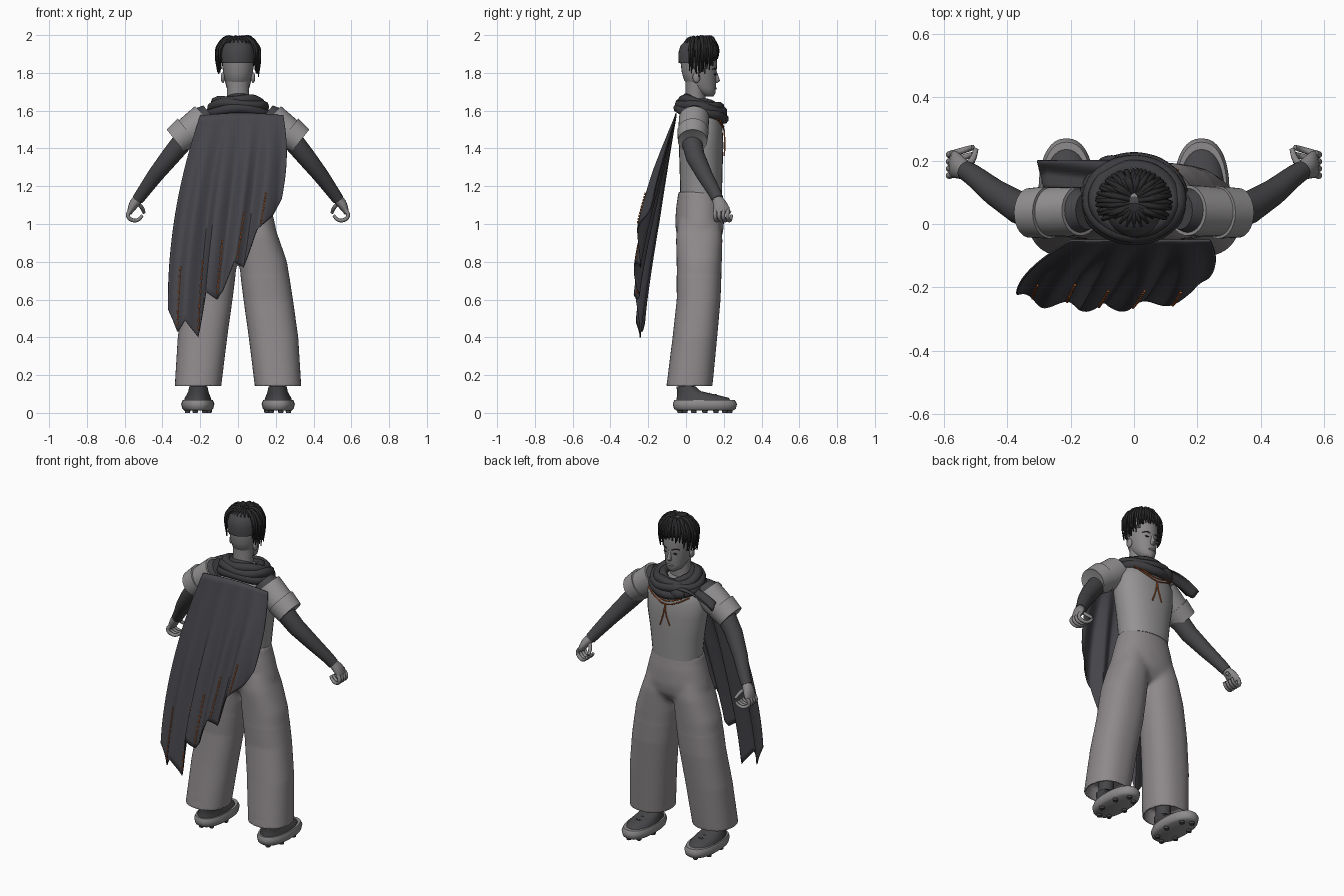
import bpy, bmesh, math, random
from mathutils import Vector

random.seed(4)
cube = bpy.data.objects.get("Cube")
if cube:
    bpy.data.objects.remove(cube, do_unlink=True)


def material(name, *rgb):
    m = bpy.data.materials.new(name)
    m.use_nodes = True
    m.diffuse_color = (*rgb, 1)
    m.node_tree.nodes["Principled BSDF"].inputs["Base Color"].default_value = (*rgb, 1)
    return m


SHIRT = material("shirt grey", .3, .29, .295)
PANTS = material("trouser grey", .27, .25, .255)
SKIN = material("skin grey", .25, .24, .24)
DARK = material("undersleeve charcoal", .06, .06, .065)
CAPE = material("cape charcoal", .06, .06, .07)
SCARF = material("scarf charcoal", .045, .045, .05)
HAIR = material("hair black", .022, .022, .024)
ORANGE = material("cord orange", .5, .12, .025)
SOLE = material("sole grey", .27, .26, .265)


def activate(ob):
    bpy.ops.object.select_all(action='DESELECT')
    ob.select_set(True)
    bpy.context.view_layer.objects.active = ob


def finish(name, bm, mat, angle=50):
    bmesh.ops.recalc_face_normals(bm, faces=bm.faces)
    me = bpy.data.meshes.new(name)
    bm.to_mesh(me)
    bm.free()
    me.materials.append(mat)
    ob = bpy.data.objects.new(name, me)
    bpy.context.collection.objects.link(ob)
    activate(ob)
    bpy.ops.object.shade_smooth_by_angle(angle=math.radians(angle))
    return ob


def loft(name, rings, mat, axis=(0, 0, 1), sx=1, n=28, power=2.0):
    """Skin rounded sections (x, y, z, half width, half depth) lying across the axis."""
    d = Vector(axis).normalized()
    s = Vector((0, 1, 0)).cross(d).normalized()
    t = d.cross(s)
    bm = bmesh.new()
    loops = []
    for x, y, z, a, b in rings:
        loop = []
        for i in range(n):
            c, k = math.cos(math.tau * i / n), math.sin(math.tau * i / n)
            c = math.copysign(abs(c) ** (2 / power), c)
            k = math.copysign(abs(k) ** (2 / power), k)
            p = Vector((x, y, z)) + s * a * c + t * b * k
            loop.append(bm.verts.new((p.x * sx, p.y, p.z)))
        loops.append(loop)
    for lo, hi in zip(loops, loops[1:]):
        for i in range(n):
            j = (i + 1) % n
            bm.faces.new((lo[i], lo[j], hi[j], hi[i]))
    bm.faces.new(loops[0])
    bm.faces.new(loops[-1])
    return finish(name, bm, mat)


def tubes(name, paths, radius, mat, cyclic=False, tip=1.0):
    """Round cords through the points of each path, tapering to the tip."""
    cu = bpy.data.curves.new(name, 'CURVE')
    cu.dimensions = '3D'
    cu.bevel_depth = radius
    cu.bevel_resolution = 2
    cu.resolution_u = 5
    cu.use_fill_caps = True
    for path in paths:
        sp = cu.splines.new('BEZIER')
        sp.bezier_points.add(len(path) - 1)
        sp.use_cyclic_u = cyclic
        for i, (bp, co) in enumerate(zip(sp.bezier_points, path)):
            bp.co = co
            bp.handle_left_type = bp.handle_right_type = 'AUTO'
            bp.radius = 1 + (tip - 1) * (i / (len(path) - 1)) ** 2
    cu.materials.append(mat)
    ob = bpy.data.objects.new(name, cu)
    bpy.context.collection.objects.link(ob)
    activate(ob)
    bpy.ops.object.convert(target='MESH')
    bpy.ops.object.shade_smooth_by_angle(angle=math.radians(50))


def ball(name, centre, size, mat):
    bm = bmesh.new()
    bmesh.ops.create_uvsphere(bm, u_segments=16, v_segments=10, radius=1)
    bmesh.ops.scale(bm, vec=size, verts=bm.verts)
    bmesh.ops.translate(bm, vec=centre, verts=bm.verts)
    finish(name, bm, mat)


def sheet(name, point, nu, nv, mat):
    """Thin cloth given by a function of u (across) and v (down)."""
    bm = bmesh.new()
    g = [[bm.verts.new(point(i / nu, j / nv)) for i in range(nu + 1)] for j in range(nv + 1)]
    for j in range(nv):
        for i in range(nu):
            bm.faces.new((g[j][i], g[j][i + 1], g[j + 1][i + 1], g[j + 1][i]))
    mod = finish(name, bm, mat).modifiers.new("thickness", 'SOLIDIFY')
    mod.thickness = .006
    mod.offset = 0


# Torso
loft("shirt", [(0, .08, z, a, b) for z, a, b in (
    (1.155, .15, .11), (1.18, .151, .111), (1.3, .165, .114), (1.42, .185, .118),
    (1.51, .187, .113), (1.56, .165, .1), (1.6, .13, .08), (1.63, .08, .06))], SHIRT, power=2.2)

# Trousers: seat and wide hollow legs fused into one smooth garment
trousers = loft("trousers", [(0, .072, z, a, b) for z, a, b in (
    (1.17, .152, .112), (1.09, .175, .125), (1, .198, .13),
    (.94, .205, .122), (.89, .16, .09), (.87, .08, .05))], PANTS, power=2.2)
legs = [loft("trouser_leg", [
    (.1, .07, 1.02, .08, .11), (.108, .07, .93, .107, .124), (.132, .07, .8, .128, .12),
    (.16, .067, .6, .131, .116), (.188, .047, .4, .131, .118), (.212, .018, .14, .123, .122),
    (.212, .018, .14, .113, .112), (.205, .025, .22, .105, .105)], PANTS, (0, 0, 1), sx, 40, 2.3)
    for sx in (1, -1)]
activate(trousers)
for leg in legs:
    leg.select_set(True)
bpy.ops.object.join()
remesh = trousers.modifiers.new("fuse", 'REMESH')
remesh.mode = 'VOXEL'
remesh.voxel_size = .009
bpy.ops.object.modifier_apply(modifier="fuse")
hips = trousers.vertex_groups.new(name="hips")
hips.add([v.index for v in trousers.data.vertices if .72 < v.co.z < 1.14], 1, 'REPLACE')
smooth = trousers.modifiers.new("soften", 'SMOOTH')
smooth.vertex_group = "hips"
smooth.iterations = 30
bpy.ops.object.modifier_apply(modifier="soften")
bpy.ops.object.shade_smooth_by_angle(angle=math.radians(60))

# Head and neck
skull = [(1.675, .125, .02, .02), (1.69, .11, .045, .045), (1.72, .092, .06, .066),
         (1.76, .075, .07, .085), (1.8, .07, .079, .092), (1.85, .068, .084, .096),
         (1.9, .065, .085, .095), (1.94, .065, .074, .084), (1.97, .066, .05, .056),
         (1.982, .066, .02, .022)]
loft("head", [(0, y, z, a, b) for z, y, a, b in skull], SKIN)
loft("shaved_hair", [(0, y - .01, z + .003, a * 1.06, b * 1.01) for z, y, a, b in skull[5:]], DARK)
loft("neck", [(0, .045, 1.58, .065, .058), (0, .05, 1.7, .058, .052),
              (0, .055, 1.78, .062, .058)], SKIN)
loft("nose", [(0, .15, 1.815, .007, .01), (0, .16, 1.775, .011, .015),
              (0, .162, 1.757, .015, .018), (0, .155, 1.747, .011, .01)], SKIN, n=12)
ball("lips", (0, .153, 1.718), (.022, .01, .007), SKIN)
for sx, side in ((1, "left"), (-1, "right")):
    ball(side + "_eye", (sx * .032, .152, 1.793), (.013, .007, .005), HAIR)
    tubes(side + "_eyebrow", [[(sx * .015, .16, 1.815), (sx * .035, .154, 1.822),
                               (sx * .055, .137, 1.817)]], .003, HAIR)
    ball(side + "_ear", (sx * .08, .055, 1.775), (.011, .02, .028), SKIN)

# Locks fall forward and to the sides, the back is short
locks = []
for i in range(64):
    a = math.radians(-30 + 240 * (i % 32) / 31) + random.uniform(-.05, .05)
    c, s = math.cos(a), math.sin(a)
    layer = 1 if i < 32 else .9
    low = 1.872 - .085 * abs(c) ** 3 + random.uniform(-.012, .02) + (1 - layer) * .2
    top = 1.982 + random.uniform(-.01, .008)
    rx, ry = .117 * layer, .1 * layer
    locks.append([(c * .015, .07 + s * .03, top - .01), (c * .06, .07 + s * .065, top),
                  (c * rx * .92, .07 + s * ry * .95, 1.94), (c * rx, .07 + s * ry, 1.9),
                  (c * rx * .92, .07 + s * ry * .97, low)])
tubes("hair_locks", locks, .0095, HAIR, tip=.3)
crown = []
for i in range(9):
    a = math.pi * (1.1 + .8 * i / 8)
    c, s = math.cos(a), math.sin(a)
    crown.append([(0, .06, 1.98), (c * .04, .06 + s * .04, 1.984), (c * .075, .06 + s * .07, 1.96)])
tubes("crown_locks", crown, .009, HAIR, tip=.4)

# Wound scarf, lower at the chest, with a loose end
for k, (rx, ry, z, r) in enumerate(((.145, .12, 1.585, .027), (.138, .112, 1.615, .027),
                                    (.118, .097, 1.635, .027), (.085, .075, 1.642, .024))):
    ring = []
    for i in range(14):
        a = math.tau * i / 14
        ring.append((rx * math.cos(a), .08 + ry * math.sin(a),
                     z - .022 * math.sin(a) + .007 * math.sin(3 * a + k * 2)))
    tubes("scarf_wrap_%d" % (k + 1), [ring], r, SCARF, cyclic=True)
ball("scarf_knot", (-.07, .185, 1.575), (.05, .032, .034), SCARF)
sheet("scarf_end", lambda u, v: (-.07 - .235 * v + .02 * v * u, .2 - .085 * u,
                                 1.6 - .07 * v ** 2 + .015 * math.sin(6 * u + 2 * v)), 8, 10, SCARF)

# Cape with a ragged slanting hem
hem = [(-.37, .55), (-.32, .43), (-.28, .49), (-.21, .4), (-.17, .64), (-.11, .6),
       (-.08, .65), (-.02, .8), (.03, .77), (.1, .97), (.18, 1.04), (.23, 1.13)]


def cape_point(u, v):
    f = u * (len(hem) - 1)
    i = min(int(f), len(hem) - 2)
    bx, bz = (p + (q - p) * (f - i) for p, q in zip(hem[i], hem[i + 1]))
    tx, tz = -.2 + .44 * u, 1.575 + .012 * math.sin(math.pi * u)
    bulge = (.18 if u < .5 else .09) * (2 * u - 1) * v * (1 - v)
    reach = .21 - .04 * (1 - u) ** 6 - .09 * u ** 8
    y = -.052 - reach * (1 - (1 - v) ** 1.2)
    y += .014 * min(1, 2 * v) * math.sin(u * math.tau * 4.5)
    return Vector((tx + (bx - tx) * v + bulge, y, tz + (bz - tz) * v))


sheet("cape", cape_point, 66, 30, CAPE)
stitches = []
for u, start in ((.09, .7), (.27, .66), (.45, .68), (.66, .66), (.84, .7)):
    for k in range(10):
        v = start + (.98 - start) * k / 10
        stitches.append([cape_point(u, w) - Vector((0, .006, 0)) for w in (v, v + .02)])
tubes("cape_stitches", stitches, .0038, ORANGE)

# Chest cord with two hanging ends
tubes("chest_cord", [
    [(-.14, .168, 1.555), (-.07, .194, 1.515), (0, .202, 1.495), (.07, .194, 1.515), (.14, .168, 1.555)],
    [(-.1, .183, 1.545), (0, .199, 1.515), (.1, .183, 1.545)],
    [(0, .202, 1.495), (.012, .205, 1.43), (.035, .203, 1.36)],
    [(0, .202, 1.495), (-.006, .205, 1.44), (-.03, .203, 1.37)]], .0038, ORANGE)

for sx, side in ((1, "left"), (-1, "right")):
    # Arm: short sleeve open at the shoulder, folded cuff, dark undersleeve
    loft(side + "_shoulder_lining", [(.145, .043, 1.582, .06, .06), (.18, .043, 1.552, .077, .075)],
         DARK, (.76, 0, -.65), sx)
    loft(side + "_sleeve", [(.168, .043, 1.562, .086, .08), (.22, .04, 1.517, .086, .08),
                            (.285, .037, 1.47, .078, .075)], SHIRT, (.72, 0, -.69), sx)
    loft(side + "_cuff", [(.265, .037, 1.49, .088, .083), (.33, .035, 1.44, .077, .078),
                          (.328, .035, 1.442, .068, .068)], SHIRT, (.78, 0, -.62), sx)
    loft(side + "_undersleeve", [(.29, .03, 1.44, .055, .055), (.36, .05, 1.355, .05, .051),
                                 (.44, .1, 1.255, .042, .042), (.505, .152, 1.165, .034, .034),
                                 (.53, .168, 1.13, .031, .031)], DARK, (.55, .33, -.77), sx)
    # Hand with curled fingers
    loft(side + "_palm", [(.525, .165, 1.137, .026, .026), (.548, .178, 1.11, .027, .036),
                          (.566, .188, 1.08, .02, .043), (.574, .192, 1.06, .013, .04)],
         SKIN, (.55, .2, -.8), sx, 16)
    fingers = [[(sx * x, y + .3 * (.575 - x), z) for x, z in (
        (.57, 1.075), (.583, 1.045), (.558, 1.02), (.525, 1.025), (.507, 1.045))]
        for y in (.155, .177, .199, .221)]
    fingers.append([(sx * .53, .18, 1.11), (sx * .508, .205, 1.085), (sx * .498, .235, 1.06)])
    tubes(side + "_fingers", fingers, .011, SKIN, tip=.75)

    # Studded low shoe with a raised heel
    loft(side + "_ankle", [(.21, 0, .09, .042, .042), (.205, .01, .25, .042, .045)], DARK, sx=sx)
    loft(side + "_shoe_sole", [(.213, .1, .012, .07, .15), (.213, .1, .022, .082, .164),
                               (.213, .1, .048, .088, .17), (.213, .098, .068, .08, .16)],
         SOLE, sx=sx, n=36, power=2.3)
    loft(side + "_shoe_upper", [(.213, .096, .055, .075, .15), (.213, .088, .08, .069, .137),
                                (.211, .055, .097, .06, .102), (.21, .015, .115, .053, .063),
                                (.21, 0, .14, .048, .05)], DARK, sx=sx, n=36, power=2.2)
    tubes(side + "_laces", [[(sx * .175, y, z), (sx * .212, y + .008, z + .012), (sx * .25, y, z)]
                            for y, z in ((.08, .094), (.115, .09), (.15, .084))], .005, SCARF)
    for k in range(7):
        a = math.tau * (k + .5) / 7
        x, y = .213 + .06 * math.cos(a), .1 + .135 * math.sin(a)
        loft("%s_stud_%d" % (side, k + 1), [(x, y, 0, .013, .013), (x, y, .025, .018, .018)],
             DARK, sx=sx, n=12)
